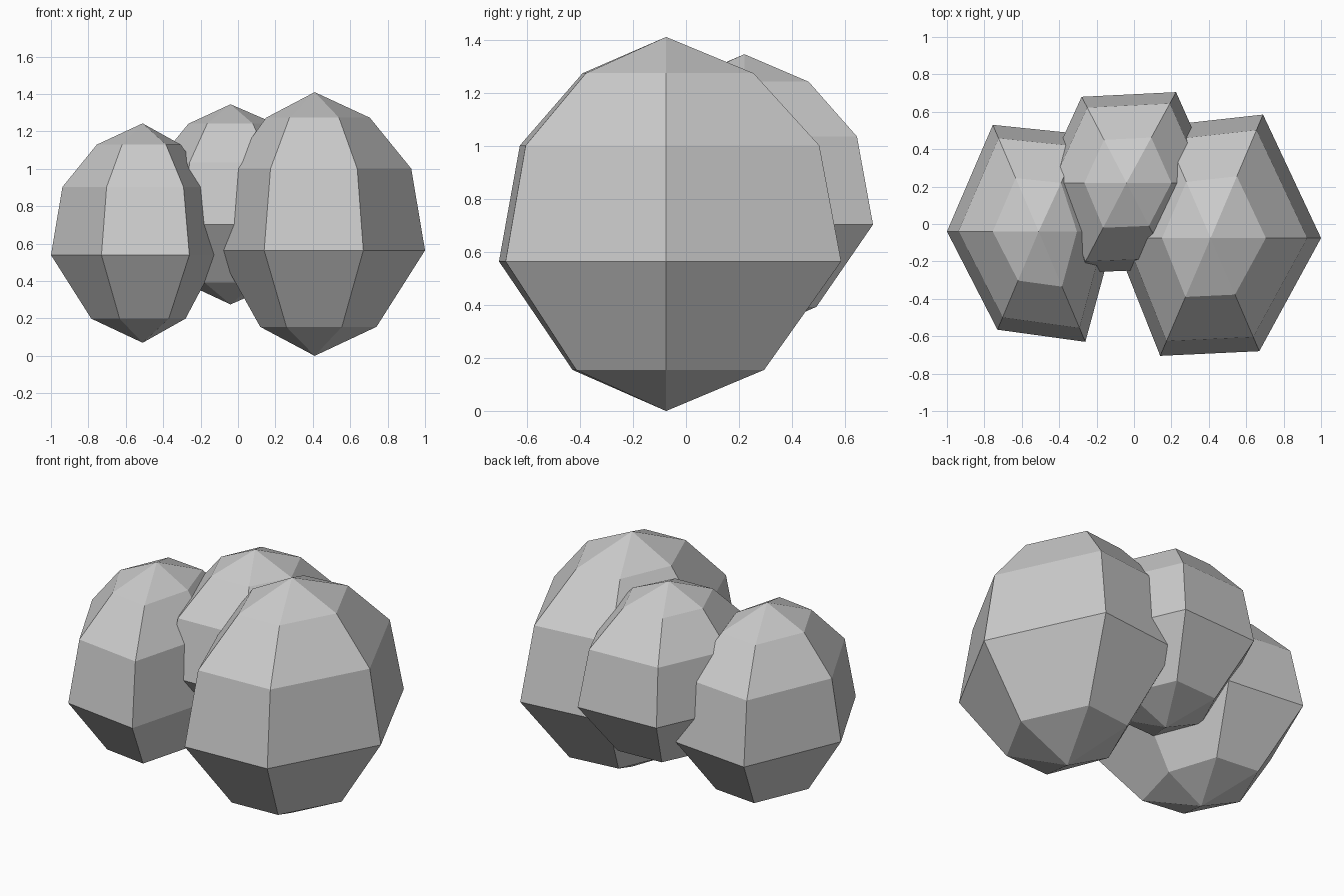
import bpy

if "Cube" in bpy.data.objects:
    bpy.data.objects.remove(bpy.data.objects["Cube"])

# Shared profile of every lump: (height fraction, width factor) per ring
PROFILE = [(0.11, 0.56), (0.40, 1.0), (0.71, 0.875), (0.903, 0.50)]


def make_lump(name, centre, bottom, top, outline):
    """Six-sided faceted lump: outline = widest ring as x, y offsets."""
    cx, cy = centre
    height = top - bottom
    verts = [(cx, cy, bottom)]
    for frac, width in PROFILE:
        z = bottom + frac * height
        verts += [(cx + x * width, cy + y * width, z) for x, y in outline]
    verts.append((cx, cy, top))

    n, last = len(outline), len(verts) - 1
    faces = []
    for i in range(n):
        j = (i + 1) % n
        faces.append((0, 1 + j, 1 + i))
        for r in range(len(PROFILE) - 1):
            a, b = 1 + r * n, 1 + (r + 1) * n
            faces.append((a + i, a + j, b + j, b + i))
        a = last - n
        faces.append((a + i, a + j, last))

    mesh = bpy.data.meshes.new(name)
    mesh.from_pydata(verts, [], faces)
    mesh.update()
    obj = bpy.data.objects.new(name, mesh)
    bpy.context.collection.objects.link(obj)
    return obj


# Large lump on the right
make_lump("large_lump", (0.41, -0.075), 0.0, 1.41,
          [(0.59, 0), (0.28, 0.66), (-0.26, 0.60),
           (-0.52, 0), (-0.27, -0.63), (0.26, -0.605)])

# Medium lump on the left
make_lump("medium_lump", (-0.51, -0.04), 0.07, 1.243,
          [(0.41, 0), (0.24, 0.52), (-0.245, 0.57),
           (-0.49, 0), (-0.22, -0.525), (0.25, -0.59)])

# Small raised lump at the back
make_lump("small_lump", (-0.04, 0.22), 0.275, 1.345,
          [(0.48, 0), (0.265, 0.485), (-0.24, 0.46),
           (-0.45, 0), (-0.25, -0.48), (0.24, -0.46)])
